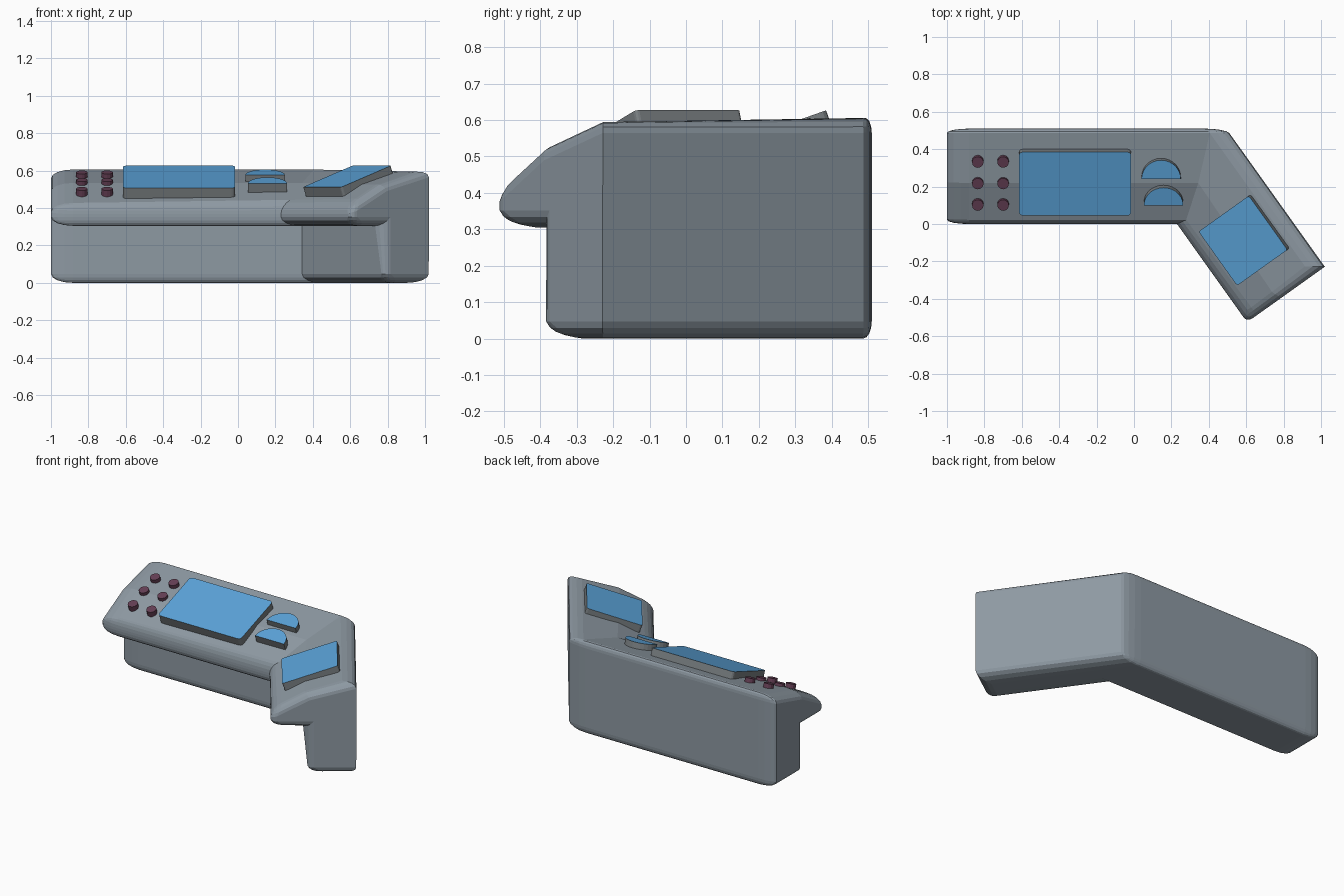
import bpy, bmesh, math
from mathutils import Matrix, Vector

if "Cube" in bpy.data.objects:
    bpy.data.objects.remove(bpy.data.objects["Cube"])

BEND = math.radians(54.5)      # turn of the side wing
FRONT_CORNER = 0.23            # x of the inner front corner
WING = Matrix.Translation((FRONT_CORNER, 0, 0)) @ Matrix.Rotation(-BEND, 4, 'Z')
MAIN = Matrix.Identity(4)


def material(name, rgb):
    m = bpy.data.materials.new(name)
    m.diffuse_color = (*rgb, 1)
    m.use_nodes = True
    m.node_tree.nodes["Principled BSDF"].inputs["Base Color"].default_value = m.diffuse_color
    return m


grey = material("casing_grey", (0.27, 0.32, 0.365))
dark = material("panel_grey", (0.19, 0.21, 0.22))
blue = material("screen_blue", (0.105, 0.37, 0.70))
plum = material("button_plum", (0.13, 0.05, 0.09))


def finish(bm, name, mats):
    bmesh.ops.recalc_face_normals(bm, faces=bm.faces)
    me = bpy.data.meshes.new(name)
    bm.to_mesh(me)
    bm.free()
    for m in mats:
        me.materials.append(m)
    ob = bpy.data.objects.new(name, me)
    bpy.context.collection.objects.link(ob)
    return ob


def console_body():
    # depth/height section carried from the left end, through the mitre, to the wing end
    section = [(0, .305), (0, .415), (.22, .534), (.51, .612),
               (.51, 0), (.22, 0), (.22, .305)]
    stretch = Vector((2.5, 0.5, 1))   # wide bevels along x, tight ones along y
    stations = [lambda u, z: Vector((-1, u, z)),
                lambda u, z: Vector((FRONT_CORNER + u * math.tan(BEND / 2), u, z)),
                lambda u, z: WING @ Vector((.645, u, z))]
    bm = bmesh.new()
    rings = []
    for st in stations:
        ring = []
        for u, z in section:
            p = st(u, z)
            ring.append(bm.verts.new([p[i] / stretch[i] for i in range(3)]))
        rings.append(ring)
    n = len(section)
    for a, b in zip(rings, rings[1:]):
        for i in range(n):
            j = (i + 1) % n
            bm.faces.new((a[i], a[j], b[j], b[i]))
    bm.faces.new(rings[0])
    bm.faces.new(rings[-1])
    bmesh.ops.recalc_face_normals(bm, faces=bm.faces)
    # round the outer edges only; the top crease and inner corners stay crisp
    edges = [e for e in bm.edges if e.is_convex and e.calc_face_angle() > 0.5]
    bmesh.ops.bevel(bm, geom=edges, offset=0.047, offset_type='OFFSET', segments=4,
                    profile=0.5, affect='EDGES', clamp_overlap=False)
    bmesh.ops.scale(bm, vec=stretch, verts=bm.verts)
    finish(bm, "console_body", [grey])


def plate(name, outline, base, loc, tilt, thick, side, top):
    # extruded outline lying on the sloping top, with its own top colour
    m = base @ Matrix.Translation(loc) @ Matrix.Rotation(tilt, 4, 'X')
    bm = bmesh.new()
    hi = [bm.verts.new(m @ Vector((x, y, 0))) for x, y in outline]
    lo = [bm.verts.new(m @ Vector((x, y, -thick))) for x, y in outline]
    face = bm.faces.new(hi)
    face.material_index = 1
    bm.faces.new(lo[::-1])
    for i in range(len(hi)):
        j = (i + 1) % len(hi)
        bm.faces.new((hi[i], lo[i], lo[j], hi[j]))
    finish(bm, name, [side, top])


def rounded_rect(w, h, r=0.02, seg=3):
    pts = []
    for k, (cx, cy) in enumerate([(w - r, h - r), (r, h - r), (r, r), (w - r, r)]):
        for s in range(seg + 1):
            a = math.pi / 2 * (k + s / seg)
            pts.append((cx + r * math.cos(a), cy + r * math.sin(a)))
    return pts


def arc(rx, ry, count, sweep):
    steps = count - 1 if sweep < 6 else count
    return [(rx * math.cos(sweep * i / steps), ry * math.sin(sweep * i / steps))
            for i in range(count)]


console_body()

# screens
SLOPE = math.radians(19.4)
plate("main_screen", rounded_rect(.60, .36), MAIN, (-.615, .045, .507), SLOPE, .07, dark, blue)
plate("wing_screen", rounded_rect(.355, .35, .012), WING, (.10, .07, .511), SLOPE, .07, dark, blue)

# half-round dials
plate("rear_dial", arc(.105, .105, 15, math.pi), MAIN, (.145, .24, .577), math.radians(16), .05, dark, blue)
plate("front_dial", arc(.105, .10, 15, math.pi), MAIN, (.158, .10, .53), math.radians(20), .06, dark, blue)

# push buttons, two columns of three
for col, x in enumerate((-.835, -.70)):
    for row, (y, z) in enumerate(((.10, .503), (.215, .55), (.33, .591))):
        plate(f"button_{col}_{row}", arc(.031, .031, 12, math.tau), MAIN, (x, y, z),
              math.radians(18), .045, plum, plum)
